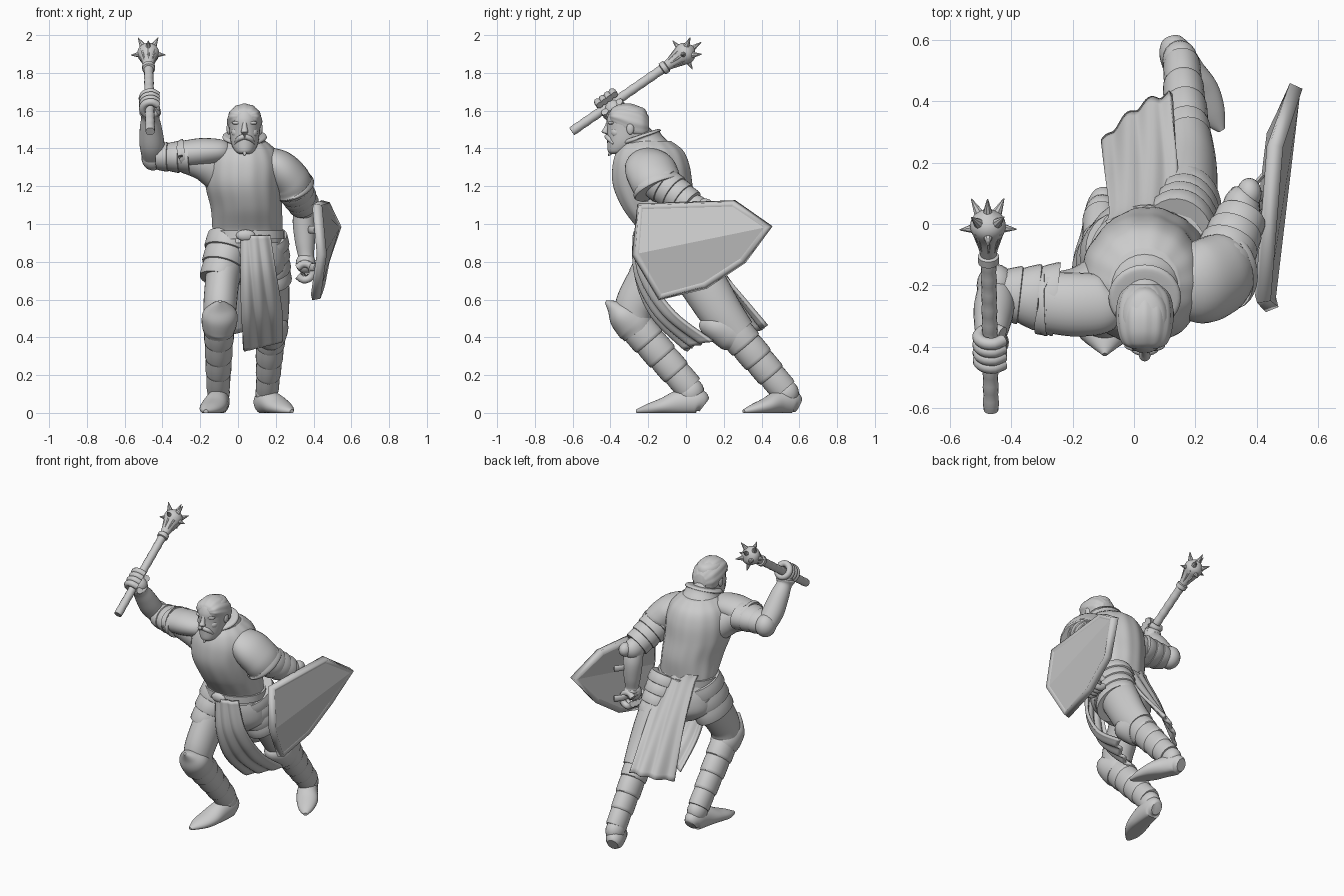
import bpy, bmesh, math
from mathutils import Vector, Quaternion

cube = bpy.data.objects.get("Cube")
if cube:
    bpy.data.objects.remove(cube, do_unlink=True)

grey = bpy.data.materials.new("plain grey")
grey.use_nodes = True
grey.diffuse_color = (0.6, 0.6, 0.6, 1)
grey.node_tree.nodes["Principled BSDF"].inputs["Base Color"].default_value = grey.diffuse_color


def finish(name, bm, angle=40):
    """Turn a bmesh into a named, shaded object."""
    bmesh.ops.recalc_face_normals(bm, faces=bm.faces)
    mesh = bpy.data.meshes.new(name)
    bm.to_mesh(mesh)
    bm.free()
    mesh.materials.append(grey)
    obj = bpy.data.objects.new(name, mesh)
    bpy.context.collection.objects.link(obj)
    bpy.ops.object.select_all(action='DESELECT')
    obj.select_set(True)
    bpy.context.view_layer.objects.active = obj
    bpy.ops.object.shade_smooth_by_angle(angle=math.radians(angle))
    return obj


def spline(rows, steps):
    """Smooth interpolation through rows of numbers."""
    if steps == 1:
        return rows
    out = []
    for i in range(len(rows) - 1):
        p, q, r, s = (rows[max(0, min(len(rows) - 1, k))] for k in range(i - 1, i + 3))
        for j in range(steps):
            t = j / steps
            out.append(tuple(b + t * ((c - a) + t * ((2 * a - 5 * b + 4 * c - d)
                       + t * (3 * (b - c) + d - a))) / 2 for a, b, c, d in zip(p, q, r, s)))
    return out + [rows[-1]]


def loft(name, rows, steps=6, ref=(1, 0, 0), axis=None, sides=28, ripple=0, folds=9):
    """Tube through rows of centre x, y, z and one or two radii."""
    rows = spline([tuple(r) if len(r) == 5 else tuple(r) + (r[3],) for r in rows], steps)
    centres = [Vector(r[:3]) for r in rows]
    bm = bmesh.new()
    rings = []
    for i, row in enumerate(rows):
        along = axis or centres[min(i + 1, len(rows) - 1)] - centres[max(i - 1, 0)]
        along = Vector(along).normalized()
        side = Vector(ref)
        side = (side - along * side.dot(along)).normalized()
        up = along.cross(side)
        ring = []
        for k in range(sides):
            w = math.tau * k / sides
            swell = 1 + ripple * math.cos(folds * w)
            p = centres[i] + swell * (side * math.cos(w) * max(row[3], .002)
                                      + up * math.sin(w) * max(row[4], .002))
            p.z = max(p.z, 0)
            ring.append(bm.verts.new(p))
        rings.append(ring)
    for one, two in zip(rings, rings[1:]):
        for k in range(sides):
            n = (k + 1) % sides
            bm.faces.new((one[k], one[n], two[n], two[k]))
    bm.faces.new(rings[0])
    bm.faces.new(rings[-1])
    return finish(name, bm)


def lames(name, start, end, count, ref=(1, 0, 0)):
    """Overlapping armour bands, each flaring toward the end."""
    rows = []
    for i in range(count):
        for part, flare in ((0.02, .96), (0.3, 1.0), (0.85, 1.04), (0.98, 1.02)):
            t = (i + part) / count
            row = [a + (b - a) * t for a, b in zip(start, end)]
            rows.append(row[:3] + [r * flare for r in row[3:]])
    return loft(name, rows, steps=1, ref=ref)


def ball(name, place, size):
    bm = bmesh.new()
    bmesh.ops.create_uvsphere(bm, u_segments=20, v_segments=12, radius=1)
    for v in bm.verts:
        v.co = Vector(a * s + p for a, s, p in zip(v.co, size, place))
    return finish(name, bm)


def spike(name, base, tip, radius, sides=8):
    rows = [tuple(base) + (radius,), tuple(tip) + (.002,)]
    return loft(name, rows, steps=1, ref=(.31, .2, .93), sides=sides)


def cloth(name, rows, bulge, amp, folds=4, cols=32):
    """Hanging panel; each row holds its left and right end points."""
    rows = spline(rows, 7)
    bm = bmesh.new()
    grid = []
    for i, row in enumerate(rows):
        left, right = Vector(row[:3]), Vector(row[3:])
        line = []
        for k in range(cols + 1):
            u = k / cols
            p = left.lerp(right, u)
            wave = amp * (.3 + i / len(rows)) * math.sin(folds * math.tau * u + .1 * i)
            p.y += bulge * (1 - (2 * u - 1) ** 2) + wave
            line.append(bm.verts.new(p))
        grid.append(line)
    for one, two in zip(grid, grid[1:]):
        for k in range(cols):
            bm.faces.new((one[k], one[k + 1], two[k + 1], two[k]))
    obj = finish(name, bm, 60)
    thick = obj.modifiers.new("thickness", 'SOLIDIFY')
    thick.thickness = .02
    thick.offset = 0


def fist(name, centre, grip, palm):
    """Four fingers wrapped round a grip, with a palm."""
    centre, grip = Vector(centre), Vector(grip).normalized()
    palm = Vector(palm)
    palm = (palm - grip * palm.dot(grip)).normalized()
    for i in range(4):
        middle = centre + grip * (i - 1.5) * .031
        arc = [middle + Quaternion(grip, math.radians(a)) @ palm * .043 for a in range(-60, 241, 50)]
        loft(f"{name}_finger", [tuple(p) + (.02,) for p in arc], 3, ref=grip, sides=10)
    ball(f"{name}_palm", centre + palm * .04, (.052, .05, .055))


# Torso, collar and belt
loft("torso", [(.05, -.1, .9, .175, .15), (.05, -.1, .96, .183, .15), (.045, -.14, 1.08, .187, .195),
               (.03, -.175, 1.2, .2, .212), (.03, -.185, 1.31, .2, .205), (.03, -.19, 1.39, .17, .175),
               (.035, -.2, 1.44, .11, .12)], axis=(0, 0, 1), sides=84, ripple=.009, folds=14)
loft("collar", [(.035, -.2, 1.34, .15, .15), (.035, -.21, 1.385, .135, .13), (.035, -.225, 1.425, .115, .11),
                (.035, -.235, 1.45, .108, .104), (.035, -.238, 1.458, .118, .112), (.035, -.242, 1.47, .11, .104),
                (.035, -.243, 1.473, .08)], 4)
loft("belt", [(.05, -.1, z, .195, .163) for z in (.92, .93, .955, .965)], 1, axis=(0, 0, 1), sides=40)
ball("belt_buckle", (.04, -.262, .94), (.05, .02, .03))
loft("hips", [(.05, -.08, .95, .17, .14), (.05, -.07, .85, .2, .16), (.05, -.06, .75, .19, .15),
              (.05, -.06, .68, .1, .1)], axis=(0, 0, 1))

# Head and face
loft("neck", [(.035, -.19, 1.38, .085), (.035, -.24, 1.45, .075), (.035, -.28, 1.5, .07)])
loft("head", [(.035, -.37, 1.37, .025), (.035, -.355, 1.385, .05, .058), (.035, -.325, 1.43, .072, .092),
              (.035, -.315, 1.5, .081, .103), (.035, -.31, 1.56, .084, .108), (.035, -.305, 1.61, .065, .085),
              (.035, -.3, 1.63, .02)], axis=(0, 0, 1))
loft("hair", [(.035, -.405, 1.57, .04, .02), (.035, -.39, 1.568, .07, .045), (.035, -.35, 1.56, .086, .073),
              (.035, -.29, 1.54, .092, .095), (.035, -.23, 1.525, .08, .085), (.035, -.195, 1.515, .045, .05)],
     axis=(0, 1, 0), sides=60, ripple=.02, folds=12)
loft("nose", [(.035, -.408, 1.545, .011), (.035, -.42, 1.51, .014), (.035, -.428, 1.488, .019),
              (.035, -.41, 1.475, .012)], 4, axis=(0, 0, 1), sides=12)
spike("goatee", (.035, -.38, 1.415), (.035, -.41, 1.36), .036, 12)
for s in (-1, 1):
    ball("brow", (.035 + s * .034, -.393, 1.535), (.033, .02, .011))
    ball("cheek", (.035 + s * .042, -.37, 1.485), (.028, .028, .028))
    ball("ear", (.035 + s * .084, -.295, 1.505), (.012, .02, .032))
    loft("moustache", [(.035, -.418, 1.463, .014), (.035 + s * .03, -.408, 1.452, .014),
                       (.035 + s * .052, -.385, 1.425, .005)], 4, ref=(0, 0, 1), sides=10)

# Raised right arm
across = (0, 1, 0)
loft("right_pauldron", [(-.06, -.25, 1.385, .06, .05), (-.1, -.26, 1.385, .095, .065),
                        (-.19, -.262, 1.38, .104, .075), (-.28, -.255, 1.37, .1, .073),
                        (-.285, -.255, 1.37, .11, .08), (-.3, -.255, 1.368, .106, .077)], ref=across)
lames("right_upper_arm", (-.43, -.225, 1.355, .08, .07), (-.25, -.245, 1.355, .118, .088), 3, across)
loft("right_underarm", [(-.1, -.2, 1.27, .1, .1), (-.18, -.23, 1.32, .09), (-.28, -.24, 1.35, .08)], ref=across)
ball("right_elbow", (-.45, -.2, 1.355), (.062, .07, .072))
loft("right_forearm", [(-.45, -.205, 1.35, .056), (-.455, -.27, 1.42, .066), (-.462, -.33, 1.51, .058),
                       (-.465, -.37, 1.565, .048), (-.465, -.385, 1.59, .058), (-.465, -.39, 1.6, .05)])

# Mace
butt, crown = Vector((-.465, -.605, 1.49)), Vector((-.475, -.01, 1.9))
shaft = (crown - butt).normalized()
loft("mace_shaft", [tuple(butt.lerp(crown, k / 24)) + (.024 + .002 * (k % 2),) for k in range(25)], 2, sides=14)
fist("right_hand", (-.463, -.405, 1.638), shaft, (0, .2, -.3))
loft("mace_collar", [tuple(crown + shaft * d) + (r,) for d, r in
                     ((-.145, .024), (-.14, .034), (-.115, .034), (-.11, .026))], 1)
loft("mace_head", [tuple(crown + shaft * d) + (r,) for d, r in
                   ((-.11, .026), (-.05, .04), (0, .058), (.035, .048), (.06, .015))], 5)
spike("mace_tip", crown + shaft * .04, crown + shaft * .11, .02)
for k in range(8):
    out = Quaternion(shaft, math.tau * k / 8) @ Vector((1, 0, 0))
    lift = .045 if k % 2 else -.005
    spike("mace_spike", crown + out * .035 + shaft * lift * .6,
          crown + out * (.075 if k % 2 else .092) + shaft * lift * 1.7, .02)
    spike("mace_flange", crown + out * .045, crown + out * .025 - shaft * .1, .014)

# Lowered left arm
loft("left_pauldron", [(.13, -.2, 1.35, .05), (.165, -.2, 1.335, .11, .075), (.22, -.19, 1.295, .135, .098),
                       (.275, -.165, 1.235, .135, .105), (.292, -.15, 1.2, .13, .105),
                       (.296, -.147, 1.193, .14, .113), (.3, -.143, 1.184, .136, .11)], ref=across)
lames("left_upper_arm", (.275, -.15, 1.23, .105), (.35, .025, 1.1, .08), 4)
ball("left_elbow", (.348, .045, 1.085), (.062, .08, .07))
ball("left_elbow_point", (.375, .1, 1.09), (.04, .05, .045))
loft("left_forearm", [(.348, .045, 1.08, .055), (.35, .06, 1.0, .06), (.355, .06, .9, .052),
                      (.36, .055, .83, .042), (.36, .055, .81, .05), (.36, .055, .8, .045)])
fist("left_hand", (.358, .05, .752), (.1, 1, .1), (0, 0, 1))
for z in (.77, .97):
    loft("shield_strap", [(.41, -.06, z, .02, .008), (.38, 0, z, .02, .008), (.38, .1, z, .02, .008),
                          (.42, .16, z, .02, .008)], ref=(0, 0, 1), sides=10)

# Ridged shield with a raised rim
bm = bmesh.new()
top_front, top_back, tip, low_back, low_mid, low_front, ridge = (bm.verts.new(p) for p in (
    (.445, -.25, 1.1), (.485, .25, 1.115), (.548, .44, .985), (.485, .3, .8),
    (.46, .1, .67), (.437, -.14, .605), (.47, -.27, .84)))
bm.faces.new((top_front, ridge, tip, top_back))
bm.faces.new((ridge, low_front, low_mid, low_back, tip))
bmesh.ops.recalc_face_normals(bm, faces=bm.faces)
bm.faces.ensure_lookup_table()
if bm.faces[0].normal.x < 0:
    bmesh.ops.reverse_faces(bm, faces=bm.faces)
bm.normal_update()
bmesh.ops.inset_region(bm, faces=list(bm.faces), thickness=.02, depth=-.012,
                       use_boundary=True, use_even_offset=True)
shield = finish("shield", bm, 5)
plate = shield.modifiers.new("thickness", 'SOLIDIFY')
plate.thickness = .045
plate.offset = -1 if shield.data.polygons[0].normal.x > 0 else 1

# Forward right leg
loft("right_thigh", [(-.05, -.08, .86, .11, .13), (-.08, -.18, .72, .092, .12), (-.095, -.27, .57, .088, .105),
                     (-.1, -.28, .46, .08, .09)])
lames("right_tasset", (-.04, -.09, .93, .125, .14), (-.1, -.165, .7, .103, .14), 3)
loft("right_knee_guard", [(-.095, -.425, .59, .008), (-.095, -.385, .56, .055, .04), (-.095, -.34, .52, .092, .08),
                          (-.1, -.28, .47, .092, .1), (-.1, -.25, .43, .08, .09)])
lames("right_greave", (-.1, -.265, .46, .08, .095), (-.105, .02, .13, .06, .072), 4)
ball("right_ankle", (-.103, .025, .11), (.06, .072, .075))
loft("right_foot", [(-.1, .095, .04, .035, .04), (-.1, .06, .06, .055, .07), (-.11, -.03, .055, .062, .068),
                    (-.13, -.12, .035, .068, .045), (-.155, -.2, .018, .05, .03), (-.17, -.262, .008, .012, .01)])

# Trailing left leg
loft("left_thigh", [(.14, -.03, .86, .11, .13), (.17, .08, .7, .1, .125), (.18, .18, .54, .09, .115),
                    (.175, .27, .42, .08, .1)])
lames("left_tasset", (.14, -.05, .93, .125, .15), (.175, .055, .69, .108, .145), 4)
loft("left_knee_guard", [(.18, .09, .5, .03), (.18, .11, .485, .06), (.18, .16, .46, .086, .08),
                         (.175, .23, .43, .086, .1), (.175, .27, .41, .08, .09)])
lames("left_greave", (.175, .25, .44, .08, .095), (.155, .52, .12, .058, .07), 4)
ball("left_ankle", (.15, .53, .105), (.058, .068, .07))
loft("left_foot", [(.125, .595, .04, .035, .04), (.135, .56, .055, .055, .065), (.17, .49, .055, .063, .062),
                   (.215, .425, .035, .065, .045), (.255, .355, .018, .045, .028), (.285, .305, .008, .012, .01)])

# Back cape and front tabard
cloth("back_cape", [(.15, 0, 1, -.09, 0, 1), (.14, .03, .94, -.08, .03, .94),
                    (.14, .19, .73, -.09, .14, .72), (.12, .42, .46, -.1, .26, .4)], .03, .008, 3)
cloth("front_tabard", [(.17, -.24, .94, .02, -.25, .94), (.2, -.21, .74, .02, -.25, .72),
                       (.23, -.07, .53, .02, -.17, .51), (.23, .13, .38, .03, 0, .33)], -.025, .011, 3)
